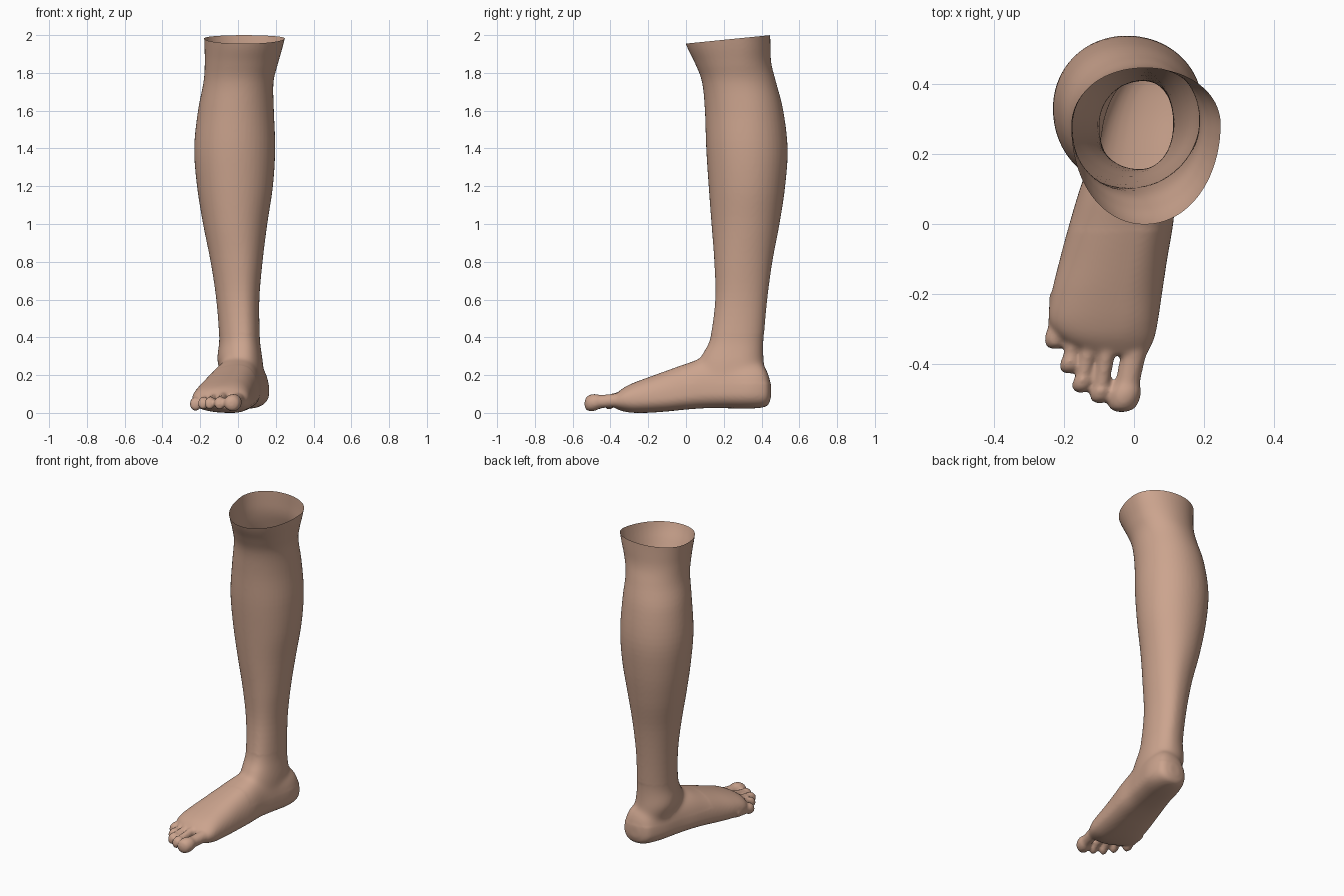
import bpy, bmesh, math
from mathutils import Vector

skin = bpy.data.materials.new("skin")
skin.diffuse_color = (0.60, 0.37, 0.27, 1)


def spline(rows, steps):
    """Smoothly resample a list of equal-length rows."""
    out = []
    for i in range(len(rows) - 1):
        p = [rows[max(0, min(len(rows) - 1, i + k))] for k in (-1, 0, 1, 2)]
        for s in range(steps):
            u = s / steps
            row = []
            for a, b, c, d in zip(*p):
                row.append(0.5 * (2 * b + (c - a) * u + (2 * a - 5 * b + 4 * c - d) * u * u
                                  + (3 * b - a - 3 * c + d) * u ** 3))
            out.append(row)
    return out + [list(rows[-1])]


def loft(bm, rows, along, power=2.0, steps=5, n=48):
    """Closed loft; row = position, a min, a max, b min, b max, a and b of the widest points."""
    rings = []
    for t, a0, a1, b0, b1, ca, cb in spline(rows, steps):
        ring = []
        for i in range(n):
            ang = 2 * math.pi * i / n
            c, s = math.cos(ang), math.sin(ang)
            c = math.copysign(abs(c) ** (2 / power), c)
            s = math.copysign(abs(s) ** (2 / power), s)
            a = ca + c * ((a1 - ca) if c > 0 else (ca - a0))
            b = cb + s * ((b1 - cb) if s > 0 else (cb - b0))
            ring.append(bm.verts.new((a, b, t) if along == "z" else (a, t, b)))
        rings.append(ring)
    faces = [bm.faces.new(rings[0]), bm.faces.new(rings[-1])]
    for r, q in zip(rings, rings[1:]):
        for i in range(n):
            j = (i + 1) % n
            faces.append(bm.faces.new((r[i], r[j], q[j], q[i])))
    bmesh.ops.recalc_face_normals(bm, faces=faces)


bm = bmesh.new()

# shin, calf and flared knee: z, x min, x max, y min, y max, centre x, centre y
loft(bm, [
    (0.10, -0.04, 0.12, 0.12, 0.40, 0.04, 0.28),
    (0.20, -0.085, 0.135, 0.06, 0.415, 0.04, 0.28),
    (0.27, -0.11, 0.132, 0.065, 0.413, 0.03, 0.28),
    (0.32, -0.108, 0.125, 0.09, 0.41, 0.03, 0.28),
    (0.40, -0.10, 0.116, 0.128, 0.412, 0.03, 0.28),
    (0.60, -0.115, 0.113, 0.155, 0.43, 0.02, 0.29),
    (0.80, -0.145, 0.13, 0.15, 0.457, 0.01, 0.30),
    (1.00, -0.185, 0.155, 0.135, 0.495, -0.01, 0.32),
    (1.20, -0.217, 0.185, 0.12, 0.525, -0.02, 0.33),
    (1.40, -0.232, 0.197, 0.107, 0.538, -0.02, 0.33),
    (1.60, -0.212, 0.19, 0.10, 0.515, -0.01, 0.32),
    (1.75, -0.183, 0.188, 0.085, 0.477, 0.01, 0.29),
    (1.85, -0.176, 0.212, 0.048, 0.452, 0.02, 0.28),
    (1.95, -0.178, 0.24, 0.0, 0.447, 0.03, 0.28),
    (2.10, -0.185, 0.275, -0.05, 0.445, 0.03, 0.28),
], "z", 2.05)

# foot from heel to ball: y, x min, x max, z min, z max, ridge x, widest z
loft(bm, [
    (0.450, 0.03, 0.09, 0.085, 0.15, 0.06, 0.11),
    (0.435, -0.02, 0.135, 0.045, 0.21, 0.06, 0.11),
    (0.40, -0.05, 0.157, 0.03, 0.26, 0.06, 0.11),
    (0.32, -0.085, 0.165, 0.025, 0.28, 0.05, 0.11),
    (0.20, -0.12, 0.142, 0.027, 0.30, 0.03, 0.11),
    (0.10, -0.155, 0.122, 0.027, 0.295, 0.02, 0.11),
    (0.00, -0.185, 0.112, 0.02, 0.262, 0.01, 0.10),
    (-0.10, -0.212, 0.095, 0.01, 0.226, -0.01, 0.085),
    (-0.20, -0.236, 0.08, 0.003, 0.19, -0.03, 0.075),
    (-0.28, -0.242, 0.068, 0.003, 0.16, -0.035, 0.07),
    (-0.33, -0.205, 0.057, 0.01, 0.135, -0.045, 0.07),
    (-0.375, -0.13, 0.035, 0.025, 0.10, -0.04, 0.065),
], "y", 2.25)

# toes: root x, root y, tip x, tip y, root z, tip z, radius
for x0, y0, x1, y1, z0, z1, r in [
    (0.012, -0.31, -0.036, -0.537, 0.075, 0.05, 0.043),
    (-0.072, -0.33, -0.100, -0.512, 0.092, 0.045, 0.0275),
    (-0.118, -0.30, -0.153, -0.482, 0.090, 0.045, 0.027),
    (-0.163, -0.26, -0.187, -0.427, 0.085, 0.045, 0.027),
    (-0.215, -0.20, -0.226, -0.357, 0.065, 0.045, 0.030),
]:
    length = y0 - y1
    rows = []
    for back, wide in ((0, 0.2), (0.06, 0.5), (0.25, 0.85), (0.6, 1.0), (1.0, 1.06),
                       (1.5, 1.0), (2.2, 0.82), (length / r, 0.9)):
        u = 1 - back * r / length
        x, y = x0 + (x1 - x0) * u, y0 + (y1 - y0) * u
        z = z1 + (z0 - z1) * (1 - u) ** 0.8 if u < 1 else z1
        w = r * wide
        h = w * (1.0 if r > 0.04 else 1.15)
        rows.append((y, x - w, x + w, z - h, z + h, x, z))
    loft(bm, rows, "y", 2.0, 4, 24)

mesh = bpy.data.meshes.new("lower_leg")
bm.to_mesh(mesh)
bm.free()
leg = bpy.data.objects.new("lower_leg", mesh)
bpy.context.collection.objects.link(leg)
bpy.context.view_layer.objects.active = leg
leg.select_set(True)

# fuse the parts into one skin and soften the joins
remesh = leg.modifiers.new("fuse", "REMESH")
remesh.mode = "VOXEL"
remesh.voxel_size = 0.008
soften = leg.modifiers.new("soften", "SMOOTH")
soften.factor = 0.5
soften.iterations = 8
for name in ("fuse", "soften"):
    bpy.ops.object.modifier_apply(modifier=name)

# blend the instep into the shin more strongly, then open the slanted knee end
bm = bmesh.new()
bm.from_mesh(leg.data)
instep = [v for v in bm.verts if 0.16 < v.co.z < 0.42 and -0.02 < v.co.y < 0.46]
for _ in range(25):
    bmesh.ops.smooth_vert(bm, verts=instep, factor=0.5,
                          use_axis_x=True, use_axis_y=True, use_axis_z=True)
bmesh.ops.bisect_plane(bm, geom=bm.verts[:] + bm.edges[:] + bm.faces[:],
                       plane_co=Vector((0, 0, 1.955)), plane_no=Vector((0, -0.1, 1)),
                       clear_outer=True)
low = min(v.co.z for v in bm.verts)
for v in bm.verts:
    v.co.z -= low * max(0, 1 - v.co.z)
bm.to_mesh(leg.data)
bm.free()

leg.data.materials.clear()
leg.data.materials.append(skin)
for p in leg.data.polygons:
    p.material_index = 0
bpy.ops.object.shade_smooth()
